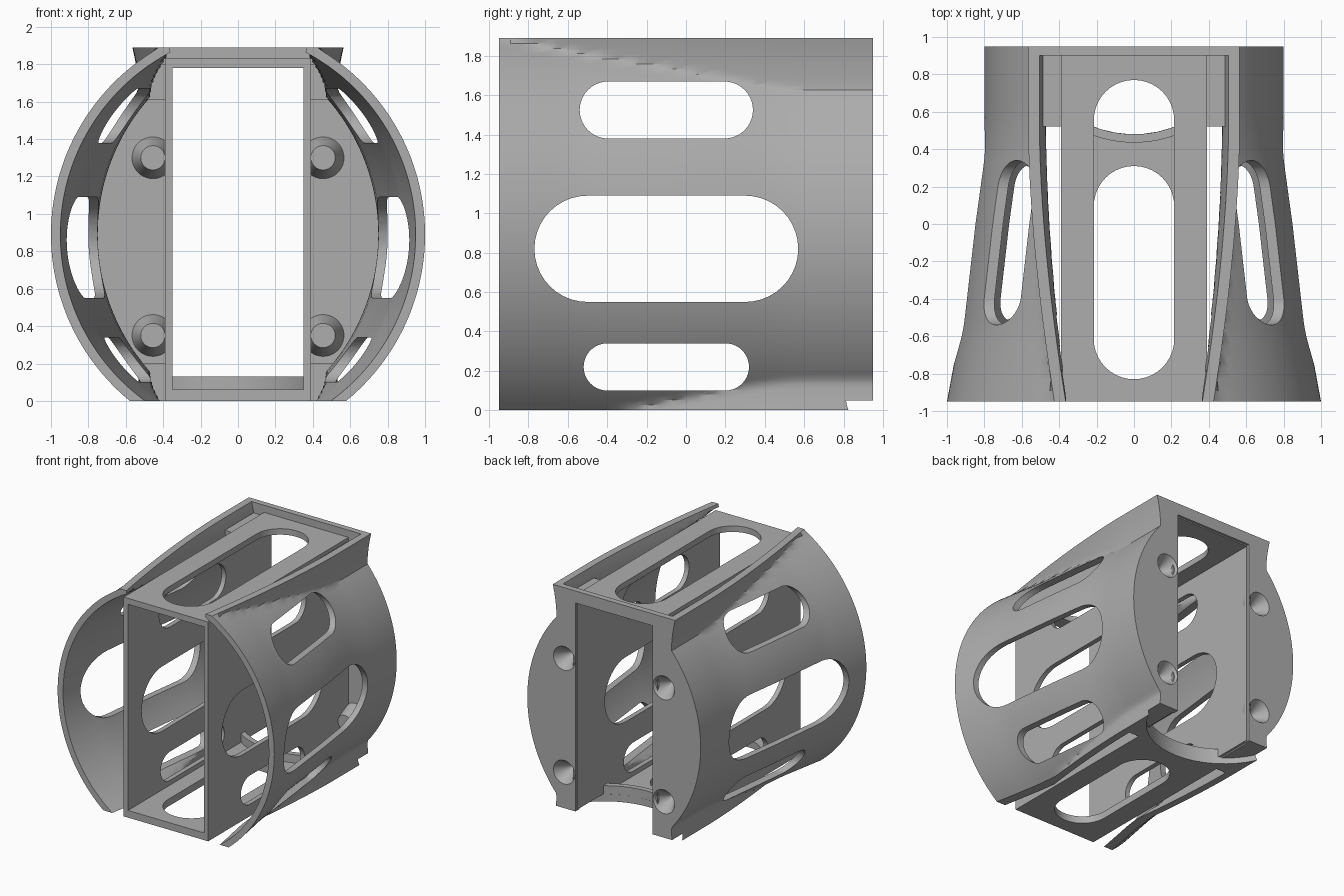
import bpy, bmesh, math
from mathutils import Matrix

cube = bpy.data.objects.get("Cube")
if cube:
    bpy.data.objects.remove(cube, do_unlink=True)

grey = bpy.data.materials.new("plain_grey")
grey.use_nodes = True
colour = (0.42, 0.42, 0.42, 1)
grey.diffuse_color = colour
grey.node_tree.nodes["Principled BSDF"].inputs["Base Color"].default_value = colour

BACK, TOP, MID = 0.95, 1.89, 0.89


def make(name, bm):
    bmesh.ops.recalc_face_normals(bm, faces=bm.faces)
    mesh = bpy.data.meshes.new(name)
    bm.to_mesh(mesh)
    bm.free()
    mesh.materials.append(grey)
    obj = bpy.data.objects.new(name, mesh)
    bpy.context.collection.objects.link(obj)
    return obj


def block(name, x, y, z):
    bm = bmesh.new()
    bmesh.ops.create_cube(bm, size=1)
    for v in bm.verts:
        v.co = [lo + (c + 0.5) * (hi - lo) for c, (lo, hi) in zip(v.co, (x, y, z))]
    return make(name, bm)


def prism(name, pts, lift, depth):
    """Extrude a 2D outline; lift places each point in space."""
    bm = bmesh.new()
    face = bm.faces.new([bm.verts.new(lift(a, b)) for a, b in pts])
    out = bmesh.ops.extrude_face_region(bm, geom=[face])
    verts = [g for g in out["geom"] if isinstance(g, bmesh.types.BMVert)]
    bmesh.ops.translate(bm, vec=depth, verts=verts)
    return make(name, bm)


def cone(name, x, z, y0, r0, y1, r1):
    bm = bmesh.new()
    place = Matrix.Translation((x, (y0 + y1) / 2, z)) @ Matrix.Rotation(-math.pi / 2, 4, 'X')
    bmesh.ops.create_cone(bm, cap_ends=True, segments=40, radius1=r0, radius2=r1,
                          depth=y1 - y0, matrix=place)
    return make(name, bm)


def slot(y0, y1, half):
    """Rounded slot outline running along y, centred on zero."""
    pts = []
    for mid, start in ((y1 - half, -90), (y0 + half, 90)):
        for i in range(21):
            a = math.radians(start + 9 * i)
            pts.append((mid + half * math.cos(a), half * math.sin(a)))
    return pts


def finish(obj, cutters=(), mirror=False):
    for c in cutters:
        mod = obj.modifiers.new("cut", 'BOOLEAN')
        mod.operation, mod.solver, mod.object = 'DIFFERENCE', 'EXACT', c
    if mirror:
        mod = obj.modifiers.new("mirror", 'MIRROR')
        mod.use_mirror_merge = False
    bpy.context.view_layer.update()
    mesh = bpy.data.meshes.new_from_object(obj.evaluated_get(bpy.context.evaluated_depsgraph_get()))
    obj.modifiers.clear()
    obj.data = mesh
    mesh.shade_smooth()
    mesh.set_sharp_from_angle(angle=math.radians(30))


# Flared side shell: bulging arc, widened to an upright rim near top and bottom
FLARE = [(-0.95, 1.0), (-0.57, 0.93), (0.0, 0.865), (0.4, 0.81), (0.55, 0.8), (0.96, 0.8)]


def reach(y):
    for (a, p), (b, q) in zip(FLARE, FLARE[1:]):
        if y <= b:
            return p + (q - p) * (y - a) / (b - a)


def side_x(y, z, wall):
    r = 1.15
    dz = abs(z - MID)
    arc = reach(y) - r + math.sqrt((r - wall) ** 2 - dz * dz)
    rim = 0.565 - 0.14 * (max(0, 0.5 - y) / 1.45) ** 1.7
    rim -= 0.035 * (1 - min(1, max(0, (dz - 0.72) / 0.28)) ** 2)
    if dz < 0.6:
        rim = 0
    return max(arc, rim - wall * 1.2)


bm = bmesh.new()
NY, NZ = 32, 72
grids = []
for wall in (0, 0.05):
    grids.append([[bm.verts.new((side_x(y, z, wall), y, z))
                   for z in [TOP * k / NZ for k in range(NZ + 1)]]
                  for y in [-BACK + 2 * BACK * j / NY for j in range(NY + 1)]])
for g in grids:
    for j in range(NY):
        for k in range(NZ):
            bm.faces.new((g[j][k], g[j + 1][k], g[j + 1][k + 1], g[j][k + 1]))
outer, inner = grids
for j in (0, NY):
    for k in range(NZ):
        bm.faces.new((outer[j][k], outer[j][k + 1], inner[j][k + 1], inner[j][k]))
for k in (0, NZ):
    for j in range(NY):
        bm.faces.new((outer[j][k], outer[j + 1][k], inner[j + 1][k], inner[j][k]))
shell = make("side_shells", bm)

# Rectangular inner sleeve, open at the front and back
sleeve = block("inner_sleeve", (-0.39, 0.39), (-BACK, 0.93), (0, 1.83))

# Rear flange with an open-bottomed doorway
outline = [(0, 1.79), (0, TOP)]
outline += [(side_x(BACK, z, 0) - 0.002, z) for z in [TOP * (1 - k / 72) for k in range(73)]]
outline += [(0.355, 0), (0.355, 1.79)]
flange = prism("rear_flange", outline, lambda a, b: (a, 0.9, b), (0, 0.05, 0))

# Corner braces tying the sleeve to the shell at the back
braces = [block("upper_brace", (0.37, 0.52), (0.52, 0.92), (1.61, 1.8)),
          block("lower_brace", (0.37, 0.52), (0.52, 0.92), (0, 0.2))]

# Cutters: side windows, roof and floor windows, sleeve bore, rear arc, screw holes
side_cuts = [prism("side_cutter", slot(y0, y1, (z1 - z0) / 2),
                   lambda a, b, m=(z0 + z1) / 2: (-2, a, b + m), (4, 0, 0))
             for y0, y1, z0, z1 in ((-0.77, 0.57, 0.55, 1.09),
                                    (-0.54, 0.34, 1.38, 1.67),
                                    (-0.52, 0.32, 0.10, 0.34))]
roof_cut = prism("roof_cutter", slot(-0.83, 0.77, 0.215), lambda a, b: (b, a, 1.5), (0, 0, 1))
floor_cut = prism("floor_cutter", slot(-0.83, 0.31, 0.215), lambda a, b: (b, a, -0.5), (0, 0, 0.8))
bore = block("bore_cutter", (-0.35, 0.35), (-2, 2), (0.06, 1.78))


def arc(r, a0, a1, n=48):
    return [(r * math.cos(a0 + (a1 - a0) * i / n), 1.08 + r * math.sin(a0 + (a1 - a0) * i / n))
            for i in range(n + 1)]


rear_arc = prism("rear_arc_cutter", arc(0.6, 0, math.tau * 0.99), lambda a, b: (a, b, -0.1), (0, 0, 0.15))
floor_arc = prism("floor_arc_cutter", arc(0.6, 0, math.tau * 0.99), lambda a, b: (a, b, -0.1), (0, 0, 0.161))

bosses, sinks = [], []
for z in (0.35, 1.3):
    bosses.append(cone("screw_boss", 0.455, z, 0.76, 0.065, 0.91, 0.115))
    sinks.append(cone("screw_cutter", 0.46, z, 0.82, 0.012, 0.952, 0.1))

# Raised curved lip at the back of the floor
sweep = math.asin(0.36 / 0.62)
down = -math.pi / 2
lip = prism("floor_lip", arc(0.6, down - sweep, down + sweep, 24) + arc(0.645, down + sweep, down - sweep, 24),
            lambda a, b: (a, b, 0), (0, 0, 0.13))

finish(shell, side_cuts + [rear_arc], mirror=True)
finish(sleeve, [bore] + side_cuts + [roof_cut, floor_cut, floor_arc])
finish(flange, sinks + [rear_arc], mirror=True)
finish(lip)
for b in braces:
    finish(b, [rear_arc], mirror=True)
for b, s in zip(bosses, sinks):
    finish(b, [s, bore], mirror=True)

for c in side_cuts + sinks + [roof_cut, floor_cut, bore, rear_arc, floor_arc]:
    bpy.data.objects.remove(c, do_unlink=True)
